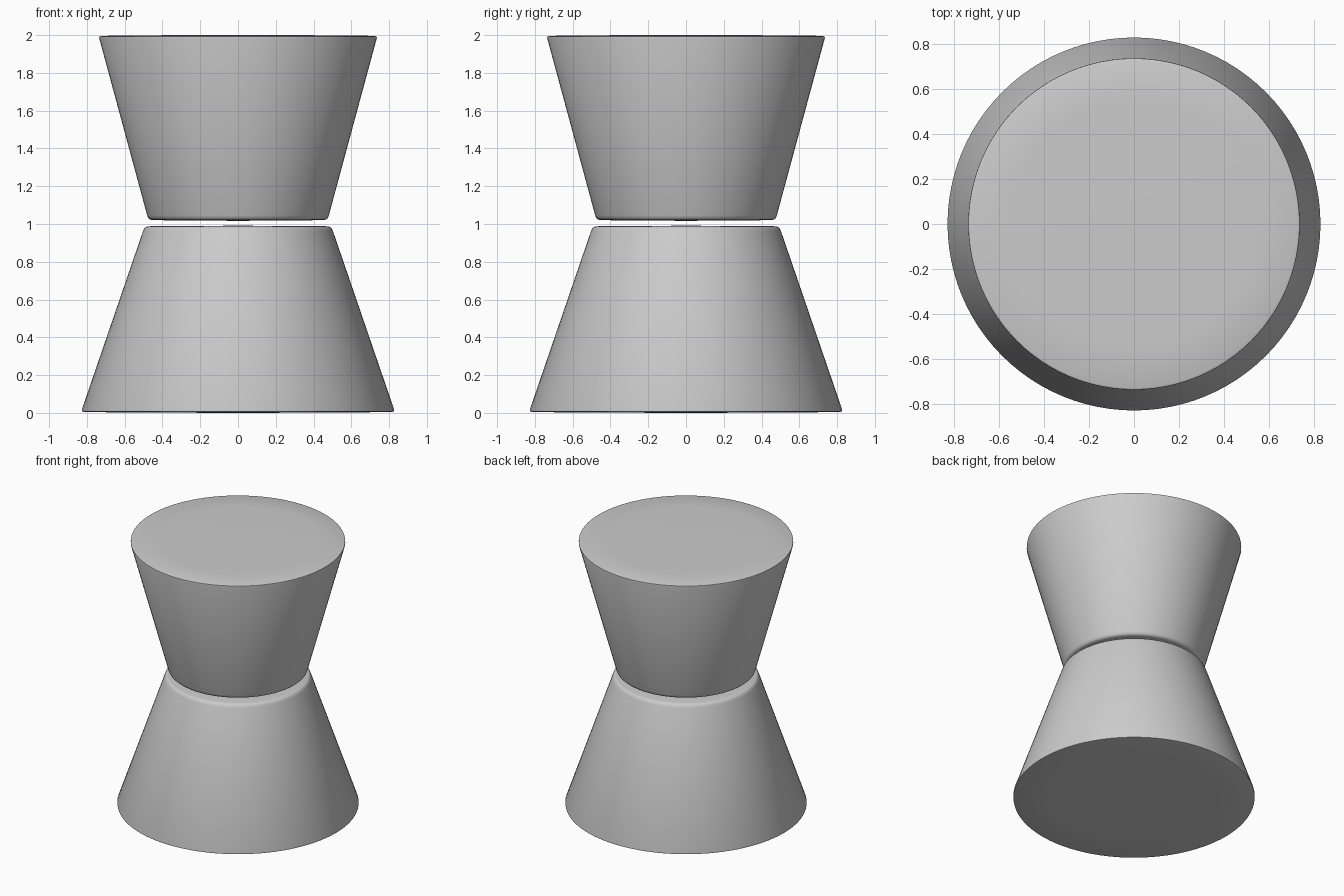
import bpy, bmesh, math

if "Cube" in bpy.data.objects:
    bpy.data.objects.remove(bpy.data.objects["Cube"])


def frustum(name, profile, segments=96):
    """Revolve an (r, z) profile around z; first and last points lie on the axis."""
    bm = bmesh.new()
    verts = [bm.verts.new((r, 0, z)) for r, z in profile]
    edges = [bm.edges.new(pair) for pair in zip(verts, verts[1:])]
    bmesh.ops.spin(bm, geom=verts + edges, cent=(0, 0, 0), axis=(0, 0, 1),
                   angle=math.tau, steps=segments, use_merge=False)
    bmesh.ops.remove_doubles(bm, verts=bm.verts, dist=0.0004)
    bmesh.ops.recalc_face_normals(bm, faces=bm.faces)
    mesh = bpy.data.meshes.new(name)
    bm.to_mesh(mesh)
    bm.free()
    obj = bpy.data.objects.new(name, mesh)
    bpy.context.collection.objects.link(obj)
    bpy.ops.object.select_all(action='DESELECT')
    obj.select_set(True)
    bpy.context.view_layer.objects.active = obj
    bpy.ops.object.shade_smooth_by_angle(angle=math.radians(40))
    return obj


# Lower body: wide foot, narrow softened top, caps very slightly domed
frustum("lower_body", [
    (0, 0), (0.6, 0.002), (0.815, 0.005), (0.826, 0.008), (0.827, 0.017),
    (0.503, 0.962), (0.497, 0.976), (0.487, 0.985), (0.474, 0.988),
    (0.3, 0.99), (0, 0.991)])

# Upper body: narrow softened underside, wide flat top
frustum("upper_body", [
    (0, 1.017), (0.3, 1.018), (0.455, 1.021), (0.467, 1.024),
    (0.476, 1.032), (0.481, 1.046), (0.735, 1.984), (0.734, 1.992),
    (0.723, 1.996), (0.55, 1.999), (0, 2.0)])
